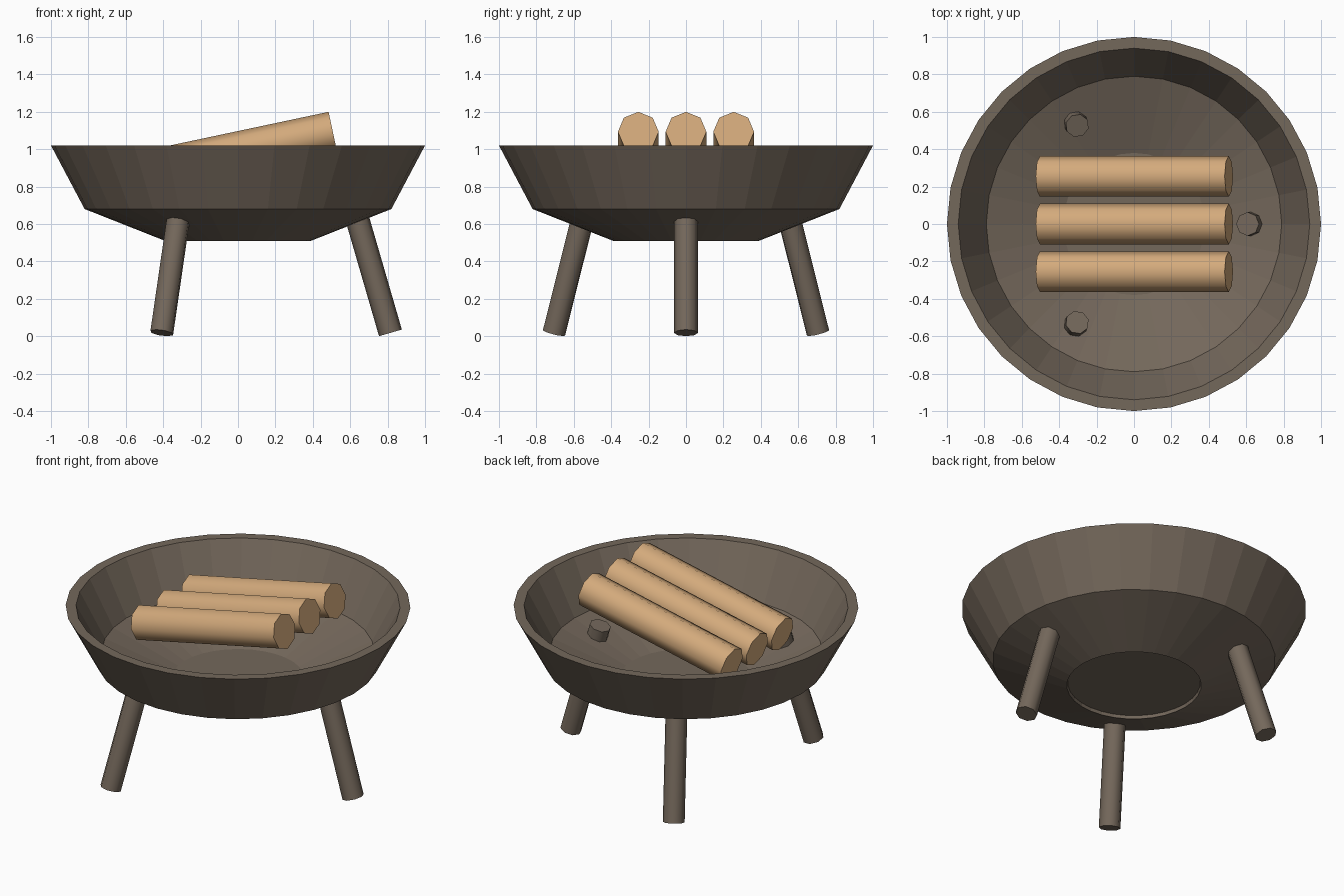
import bpy, bmesh, math
from mathutils import Matrix, Vector

if "Cube" in bpy.data.objects:
    bpy.data.objects.remove(bpy.data.objects["Cube"])


def material(name, rgb):
    m = bpy.data.materials.new(name)
    m.diffuse_color = (*rgb, 1)
    m.use_nodes = True
    m.node_tree.nodes["Principled BSDF"].inputs["Base Color"].default_value = m.diffuse_color
    return m


iron = material("warm dark iron", (0.175, 0.138, 0.105))
wood = material("light wood", (0.65, 0.40, 0.20))


def finish(bm, name, mat, smooth=None):
    bmesh.ops.recalc_face_normals(bm, faces=bm.faces)
    mesh = bpy.data.meshes.new(name)
    bm.to_mesh(mesh)
    bm.free()
    mesh.materials.append(mat)
    ob = bpy.data.objects.new(name, mesh)
    bpy.context.collection.objects.link(ob)
    if smooth:
        bpy.ops.object.select_all(action='DESELECT')
        ob.select_set(True)
        bpy.context.view_layer.objects.active = ob
        bpy.ops.object.shade_smooth_by_angle(angle=math.radians(smooth))
    return ob


def lathe(name, profile, sides, mat):
    """Spin an (r, z) profile and cap both ends."""
    bm = bmesh.new()
    rings = [[bm.verts.new((r * math.cos(2 * math.pi * i / sides),
                            r * math.sin(2 * math.pi * i / sides), z))
              for i in range(sides)] for r, z in profile]
    for a, b in zip(rings, rings[1:]):
        for i in range(sides):
            j = (i + 1) % sides
            bm.faces.new((a[i], a[j], b[j], b[i]))
    bm.faces.new(rings[0])
    bm.faces.new(rings[-1])
    return finish(bm, name, mat)


def rod(name, start, end, radius, mat):
    """Eight-sided rod between two points, smooth around its side."""
    start, end = Vector(start), Vector(end)
    axis = (end - start).normalized()
    side = Vector((-axis.y, axis.x, 0)).normalized()
    up = axis.cross(side)
    rot = Matrix((side, up, axis)).transposed().to_4x4()
    bm = bmesh.new()
    bmesh.ops.create_cone(bm, cap_ends=True, segments=8, radius1=radius,
                          radius2=radius, depth=(end - start).length,
                          matrix=Matrix.Translation((start + end) / 2) @ rot)
    return finish(bm, name, mat, 50)


# Bowl: recessed base, outer cone and wall, flat rim, inner wall and floor
lathe("bowl", [(0.385, 0.53), (0.39, 0.51), (0.82, 0.68), (1.0, 1.02),
               (0.94, 1.02), (0.79, 0.735), (0.38, 0.57)], 32, iron)

# Three splayed legs whose tops poke through the bowl floor
for k in range(3):
    c, s = math.cos(2 * math.pi * k / 3), math.sin(2 * math.pi * k / 3)
    rod(f"leg_{k + 1}", (0.815 * c, 0.815 * s, 0.018),
        (0.607 * c, 0.607 * s, 0.735), 0.0635, iron)

# Three parallel logs, tilted up at one end
for k, y in enumerate((-0.255, 0, 0.255)):
    rod(f"log_{k + 1}", (-0.503, y, 0.879), (0.507, y, 1.093), 0.109, wood)
